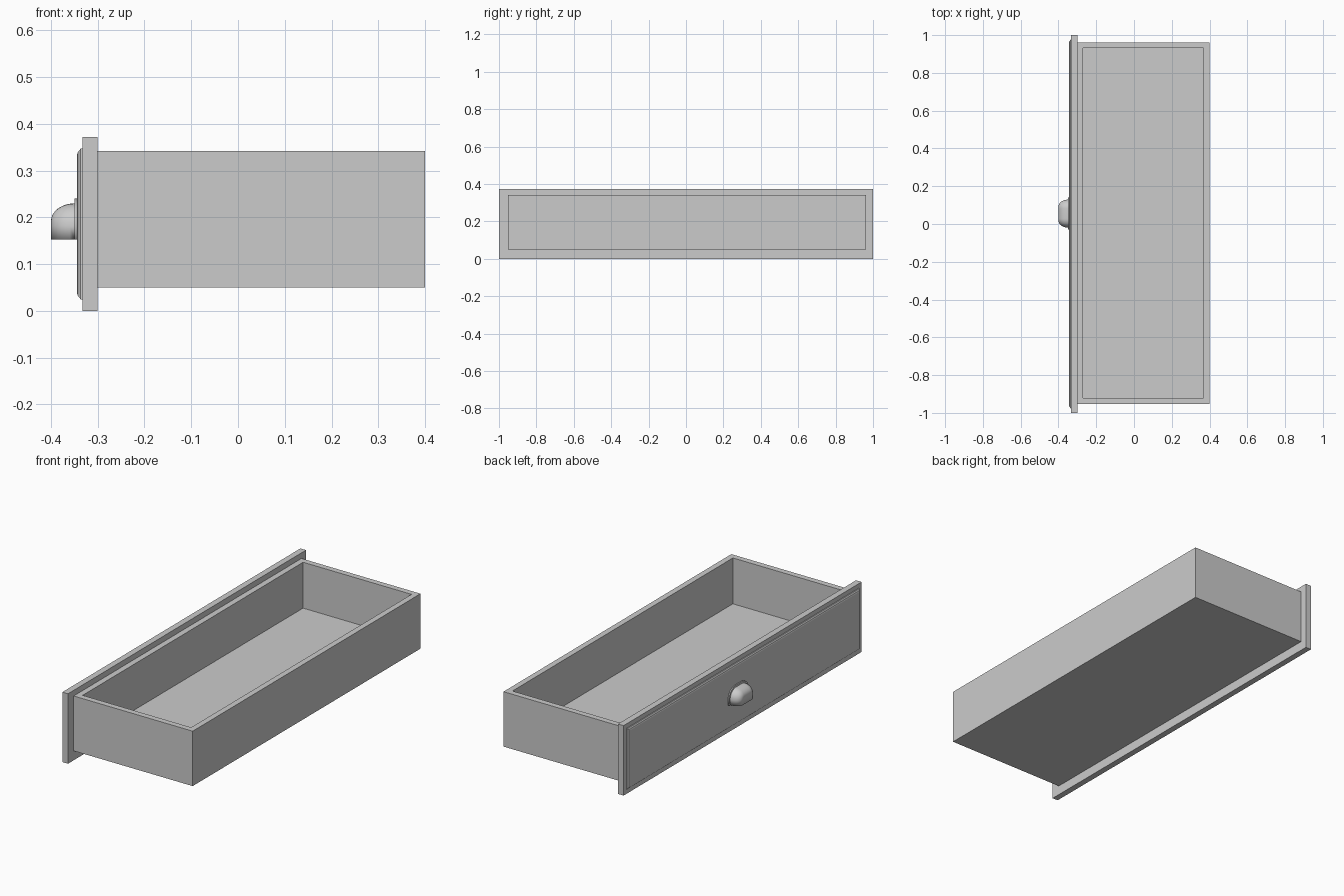
import bpy, bmesh
from math import sin, cos, pi

if "Cube" in bpy.data.objects:
    bpy.data.objects.remove(bpy.data.objects["Cube"])


def loft(name, rings, closed=True, cap_start=True):
    """Skin a list of point rings and cap the ends."""
    bm = bmesh.new()
    rows = [[bm.verts.new(p) for p in ring] for ring in rings]
    n = len(rows[0])
    for a, b in zip(rows, rows[1:]):
        for i in range(n if closed else n - 1):
            j = (i + 1) % n
            bm.faces.new((a[i], a[j], b[j], b[i]))
    bm.faces.new(rows[-1])
    if cap_start:
        bm.faces.new(rows[0][::-1])
    if closed:
        bmesh.ops.recalc_face_normals(bm, faces=bm.faces)
    mesh = bpy.data.meshes.new(name)
    bm.to_mesh(mesh)
    bm.free()
    obj = bpy.data.objects.new(name, mesh)
    bpy.context.collection.objects.link(obj)
    return obj


def box_ring(z, d):
    x0, x1, y0, y1 = -0.30 + d, 0.40 - d, -0.952 + d, 0.962 - d
    return [(x0, y0, z), (x1, y0, z), (x1, y1, z), (x0, y1, z)]


def front_ring(x, d):
    y, z0, z1 = 1 - d, d, 0.372 - d
    return [(x, -y, z0), (x, -y, z1), (x, y, z1), (x, y, z0)]


def arch(x, d):
    """Arch outline of the pull, open at the bottom, inset by d."""
    yc, w, top, r, bottom = 0.055, 0.074 - d, 0.23 - d, 0.048 - d, 0.153
    pts = [(x, yc - w, bottom)]
    for side in (-1, 1):
        for k in range(9):
            a = pi / 2 * (k / 8 if side < 0 else 1 - k / 8)
            pts.append((x, yc + side * (w - r + r * cos(a)), top - r + r * sin(a)))
    pts.append((x, yc + w, bottom))
    return pts


# Open drawer box with a sunken floor
loft("drawer_box", [box_ring(0.05, 0), box_ring(0.342, 0),
                    box_ring(0.342, 0.031), box_ring(0.098, 0.031)])

# Front board with stepped raised panel
loft("drawer_front", [front_ring(x, d) for x, d in (
    (-0.30, 0), (-0.333, 0), (-0.333, 0.024), (-0.337, 0.025),
    (-0.340, 0.030), (-0.342, 0.031), (-0.344, 0.037))])

# Hollow cup pull with a flange against the front
profile = [(-0.342, -0.010), (-0.350, -0.010), (-0.350, 0)]
for k in range(1, 9):
    t = pi / 2 * k / 8
    profile.append((-0.350 - 0.05 * sin(t), 0.038 * (1 - cos(t))))
pull = loft("cup_pull", [arch(x, d) for x, d in profile],
            closed=False, cap_start=False)
shell = pull.modifiers.new("shell", 'SOLIDIFY')
shell.thickness = 0.004
shell.offset = -1
bpy.context.view_layer.objects.active = pull
pull.select_set(True)
bpy.ops.object.shade_smooth_by_angle(angle=0.7)
